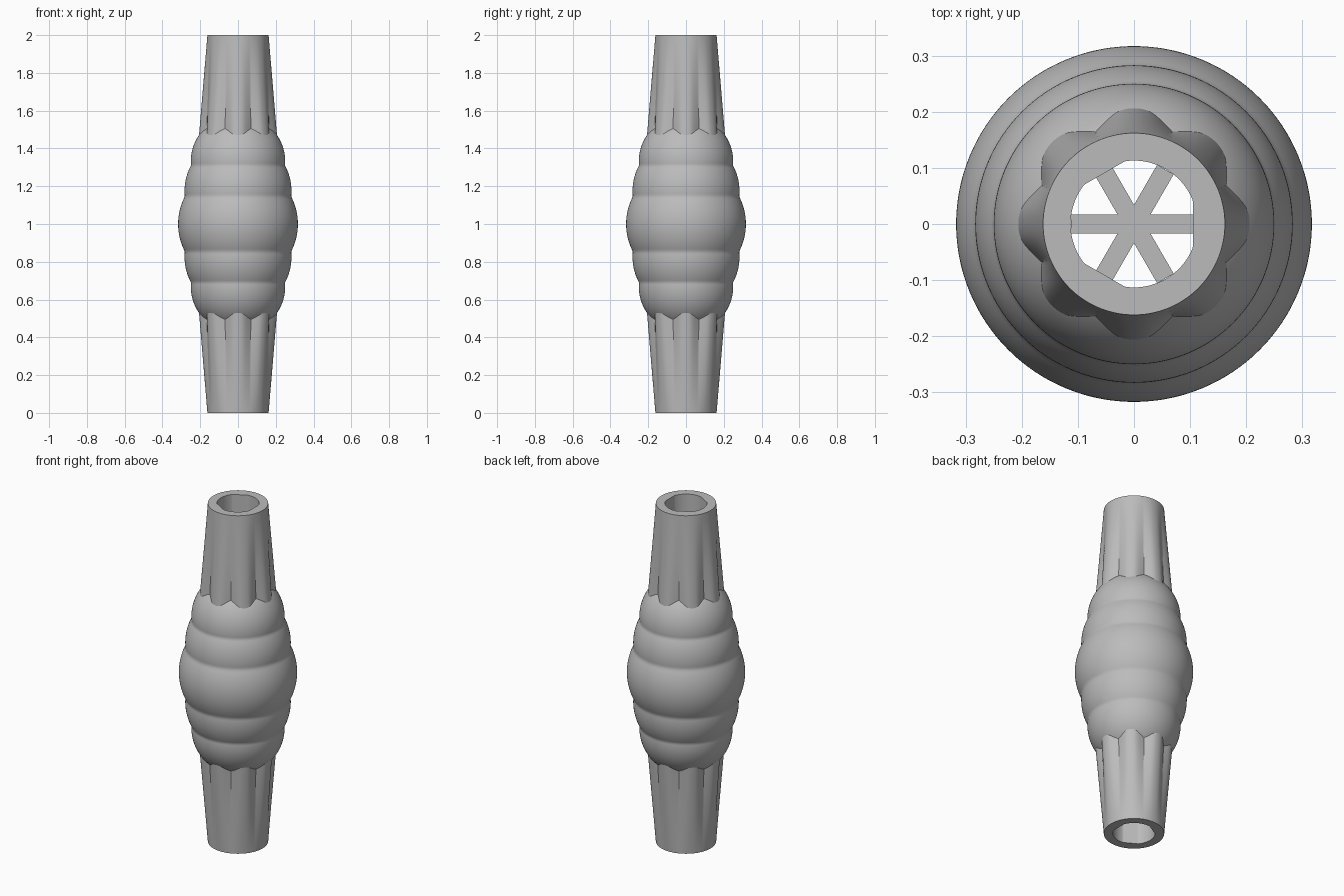
import bpy
import bmesh
from math import sin, cos, pi, sqrt, radians
from mathutils import Matrix

if "Cube" in bpy.data.objects:
    bpy.data.objects.remove(bpy.data.objects["Cube"])

SEGMENTS = 192
ANGLES = [2 * pi * i / SEGMENTS for i in range(SEGMENTS)]

grey = bpy.data.materials.new("plain grey")
grey.use_nodes = True
grey.diffuse_color = (0.5, 0.5, 0.5, 1)
grey.node_tree.nodes["Principled BSDF"].inputs["Base Color"].default_value = (0.5, 0.5, 0.5, 1)


def finish(name, bm):
    mesh = bpy.data.meshes.new(name)
    bm.to_mesh(mesh)
    bm.free()
    mesh.materials.append(grey)
    obj = bpy.data.objects.new(name, mesh)
    bpy.context.collection.objects.link(obj)
    bpy.ops.object.select_all(action="DESELECT")
    obj.select_set(True)
    bpy.context.view_layer.objects.active = obj
    bpy.ops.object.shade_smooth_by_angle(angle=radians(30))
    return obj


def loft(name, sections, closed=False):
    """Skin a list of (z, radius function) cross-sections."""
    bm = bmesh.new()
    rings = [[bm.verts.new((r(a) * cos(a), r(a) * sin(a), z)) for a in ANGLES]
             for z, r in sections]
    pairs = list(zip(rings, rings[1:]))
    if closed:
        pairs.append((rings[-1], rings[0]))
    for low, high in pairs:
        for i in range(SEGMENTS):
            j = (i + 1) % SEGMENTS
            bm.faces.new((low[i], low[j], high[j], high[i]))
    bmesh.ops.recalc_face_normals(bm, faces=bm.faces)
    return finish(name, bm)


# Cross-sections: two crossed squares softly rounded off, and the keyed bore
def star(a):
    point = max(0.165 / max(abs(cos(a + k)), abs(sin(a + k))) for k in (0, pi / 4))
    return (point ** -30 + 0.204 ** -30) ** (-1 / 30)


def bore(a):
    flat = max(cos(a - k * 2 * pi / 3) for k in range(3))
    return min(0.113, 0.105 / flat)


def sleeve_section(t):
    return lambda a: star(a) * (1 - t) + 0.162 * t


# Bulging belly: outline of five stacked spheres
SPHERES = [(1, 0.317)] + [(1 + s * d, r) for s in (-1, 1) for d, r in ((0.175, 0.283), (0.33, 0.25))]


def belly_radius(z):
    return max(sqrt(max(0, r * r - (z - c) ** 2)) for c, r in SPHERES)


heights = [0.46 + 1.08 * i / 108 for i in range(109)]
belly_sections = [(z, lambda a, r=belly_radius(z): r) for z in heights]
belly_sections += [(heights[-1], bore), (heights[0], bore)]
loft("belly", belly_sections, closed=True)

# Tapered sleeves, lobed at the belly and round at the open end
for name, side in (("upper_sleeve", 1), ("lower_sleeve", -1)):
    steps = [-0.1 + 1.1 * i / 22 for i in range(23)]
    sections = [(1 + side * (0.5 + 0.5 * t), sleeve_section(t)) for t in steps]
    sections += [(1 + side, bore), (1 + side * 0.45, bore)]
    loft(name, sections, closed=True)

# Crossed bars inside the bore
bm = bmesh.new()
for k in range(3):
    turn = Matrix.Rotation(k * pi / 3, 4, "Z")
    size = Matrix.Diagonal((0.224, 0.034, 0.2, 1))
    bmesh.ops.create_cube(bm, size=1, matrix=Matrix.Translation((0, 0, 1)) @ turn @ size)
finish("bore_bars", bm)
